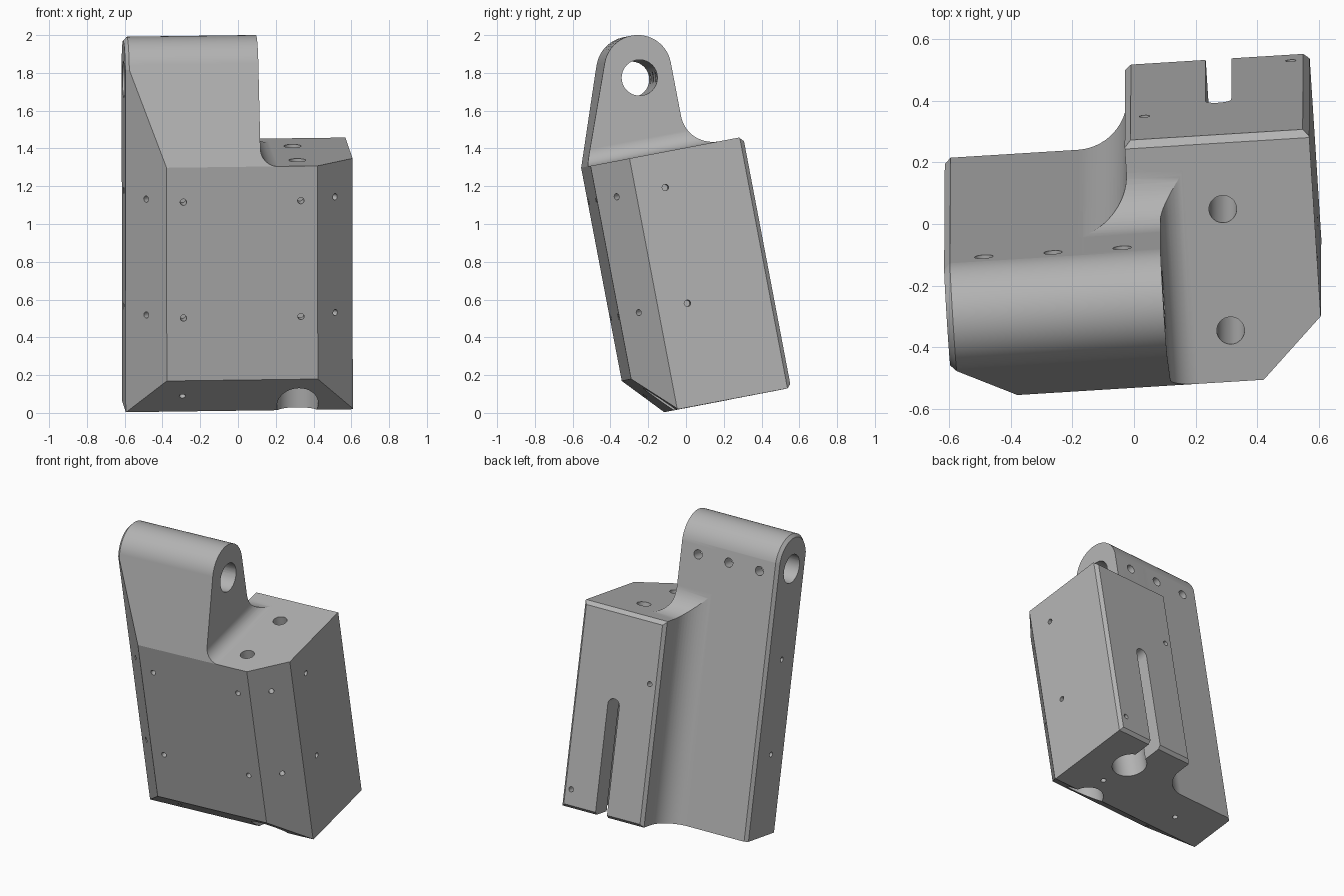
import bpy, bmesh
from math import sin, cos, atan2, acos, hypot, radians, pi
from mathutils import Vector, Matrix

cube = bpy.data.objects.get("Cube")
if cube:
    bpy.data.objects.remove(cube, do_unlink=True)

# Local frame of the leaning bracket: U across, V towards the back, W up
U = Vector((1, 0.062, 0.013)).normalized()
W = Vector((0, -0.187, 0.982))
W = (W - U * W.dot(U)).normalized()
V = W.cross(U)
frame = Matrix((U, V, W)).transposed().to_4x4()

BOTTOM, TOP = 0.026, 1.379
LEFT, RIGHT, FRONT, BACK = -0.6, 0.604, -0.278, 0.535
PLATE = 0.262          # back of the thin half
FILLET = 0.17
LUG = (0.084, 1.838)   # centre of the rounded lug top
LUG_R = 0.178


def arc(cx, cy, r, a0, a1, n=14):
    steps = [a0 + (a1 - a0) * i / n for i in range(n + 1)]
    return [(cx + r * cos(a), cy + r * sin(a)) for a in steps]


def to_object(name, bm):
    bmesh.ops.recalc_face_normals(bm, faces=bm.faces[:])
    mesh = bpy.data.meshes.new(name)
    bm.to_mesh(mesh)
    bm.free()
    ob = bpy.data.objects.new(name, mesh)
    bpy.context.scene.collection.objects.link(ob)
    return ob


def loft(sections, place):
    """Skin equal-length outlines; sections holds (offset, points)."""
    bm = bmesh.new()
    rings = [[bm.verts.new(place(e, a, b)) for a, b in pts] for e, pts in sections]
    for r0, r1 in zip(rings, rings[1:]):
        for i in range(len(r0)):
            j = (i + 1) % len(r0)
            bm.faces.new((r0[i], r0[j], r1[j], r1[i]))
    bm.faces.new(rings[0])
    bm.faces.new(rings[-1])
    return bm


def along_u(e, a, b): return (e, a, b)
def along_v(e, a, b): return (a, e, b)
def along_w(e, a, b): return (a, b, e)


def side_profile(inset):
    """Side outline: block, leaning lug front, round top, back fillet."""
    r = LUG_R - inset
    dv, dw = FRONT - LUG[0], TOP - LUG[1]
    start = atan2(dw, dv) + 2 * pi - acos(r / hypot(dv, dw))
    pts = [(-0.075, BOTTOM), (FRONT, 0.23), (FRONT, TOP)]
    pts += arc(*LUG, r, start, 0, 24)
    fillet = arc(PLATE + FILLET, TOP + FILLET, FILLET, pi, 1.5 * pi)
    fillet[0] = (PLATE - inset, TOP + FILLET)
    pts += fillet
    pts += [(BACK - 0.024, TOP), (BACK, TOP - 0.024),
            (BACK, BOTTOM + 0.02), (BACK - 0.02, BOTTOM)]
    return pts


# Body with a chamfered left rim
full = side_profile(0)
bm = loft([(LEFT, side_profile(0.02)), (LEFT + 0.02, full), (RIGHT, full)], along_u)

# Vertical chamfers: front left, front right, back right
for co, no in (((-0.395, FRONT, 0), (-1, -1, 0)),
               ((0.406, FRONT, 0), (1, -1, 0)),
               ((RIGHT, BACK - 0.02, 0), (1, 1, 0))):
    cut = bmesh.ops.bisect_plane(bm, geom=bm.verts[:] + bm.edges[:] + bm.faces[:],
                                 plane_co=co, plane_no=no, clear_outer=True)
    edges = [g for g in cut["geom_cut"] if isinstance(g, bmesh.types.BMEdge)]
    bmesh.ops.edgeloop_fill(bm, edges=edges)
body = to_object("bracket_body", bm)


def carve(bm):
    cutter = to_object("cutter", bm)
    cutter.hide_render = True
    mod = body.modifiers.new("cut", 'BOOLEAN')
    mod.operation = 'DIFFERENCE'
    mod.solver = 'EXACT'
    mod.object = cutter
    bpy.context.view_layer.objects.active = body
    bpy.ops.object.modifier_apply(modifier=mod.name)
    mesh = cutter.data
    bpy.data.objects.remove(cutter, do_unlink=True)
    bpy.data.meshes.remove(mesh)


def drill(point, axis, r, half):
    bm = bmesh.new()
    turn = Vector(axis).to_track_quat('Z', 'Y').to_matrix().to_4x4()
    bmesh.ops.create_cone(bm, cap_ends=True, segments=32, radius1=r, radius2=r,
                          depth=2 * half, matrix=Matrix.Translation(point) @ turn)
    carve(bm)


# Open space beside the lug, with a fillet at its foot
shelf = TOP - 0.0003
beside = [(0.105, 2.4)] + arc(0.195, shelf + 0.09, 0.09, pi, 1.5 * pi) + [(0.9, shelf), (0.9, 2.4)]
carve(loft([(-0.8, beside), (0.9, beside)], along_v))

# Open space behind the thin half, with a fillet against the thick block
p = PLATE - 0.001
behind = [(-0.8, p - 0.22), (-0.62, p - 0.04), (-0.58, p)]
behind += arc(0.004 - FILLET, p + FILLET, FILLET, -pi / 2, 0)
behind += [(0.004, BACK - 0.02), (0.064, BACK + 0.04), (0.064, 0.8), (-0.8, 0.8)]
carve(loft([(-0.2, behind), (2.4, behind)], along_w))

# Pivot hole and the three holes that reach it from behind
drill((-0.25, LUG[0], 1.789), (1, 0, 0), 0.095, 0.6)
for u in (-0.47, -0.245, -0.02):
    drill((u, PLATE, 1.778), (0, 1, 0), 0.03, 0.13)

# Two long bores from below, each with a narrower hole through the top
for v in (-0.109, 0.293):
    drill((0.309, v, 0.34), (0, 0, 1), 0.11, 0.45)
    drill((0.309, v, 1.1), (0, 0, 1), 0.045, 0.4)

# Round-topped slot in the back, open to the rear bore
slot = [(0.351, -0.1)] + arc(0.309, 0.76, 0.042, 0, pi) + [(0.267, -0.1)]
carve(loft([(0.293, slot), (0.8, slot)], along_v))

# Small screw holes in two rows around the front and sides
for w in (0.568, 1.192):
    for point, axis in (((-0.306, FRONT), (0, 1, 0)), ((0.317, FRONT), (0, 1, 0)),
                        ((-0.497, -0.176), (1, 1, 0)), ((0.505, -0.179), (-1, 1, 0)),
                        ((LEFT, 0.078), (1, 0, 0)), ((RIGHT, 0.078), (1, 0, 0))):
        drill((*point, w), axis, 0.017, 0.08)

# Screw holes in the back, the bottom and the bottom chamfer
for point, axis in (((0.069, BACK, 0.957), (0, 1, 0)), ((0.544, BACK, 0.15), (0, 1, 0)),
                    ((-0.29, 0.075, BOTTOM), (0, 0, 1)), ((0.34, 0.085, BOTTOM), (0, 0, 1)),
                    ((-0.306, -0.177, 0.128), (0, 1, 1)), ((0.33, -0.177, 0.128), (0, 1, 1))):
    drill(point, axis, 0.017, 0.08)

# Lean the finished part into place
body.data.transform(frame)
body.data.update()

# One plain grey
grey = bpy.data.materials.new("machined grey")
grey.use_nodes = True
colour = (0.45, 0.45, 0.45, 1)
grey.diffuse_color = colour
next(n for n in grey.node_tree.nodes
     if n.type == 'BSDF_PRINCIPLED').inputs["Base Color"].default_value = colour
body.data.materials.clear()
body.data.materials.append(grey)

# Smooth curved walls, crisp edges
bpy.ops.object.select_all(action='DESELECT')
body.select_set(True)
bpy.context.view_layer.objects.active = body
bpy.ops.object.shade_smooth_by_angle(angle=radians(15))
weighted = body.modifiers.new("even_normals", 'WEIGHTED_NORMAL')
weighted.keep_sharp = True
